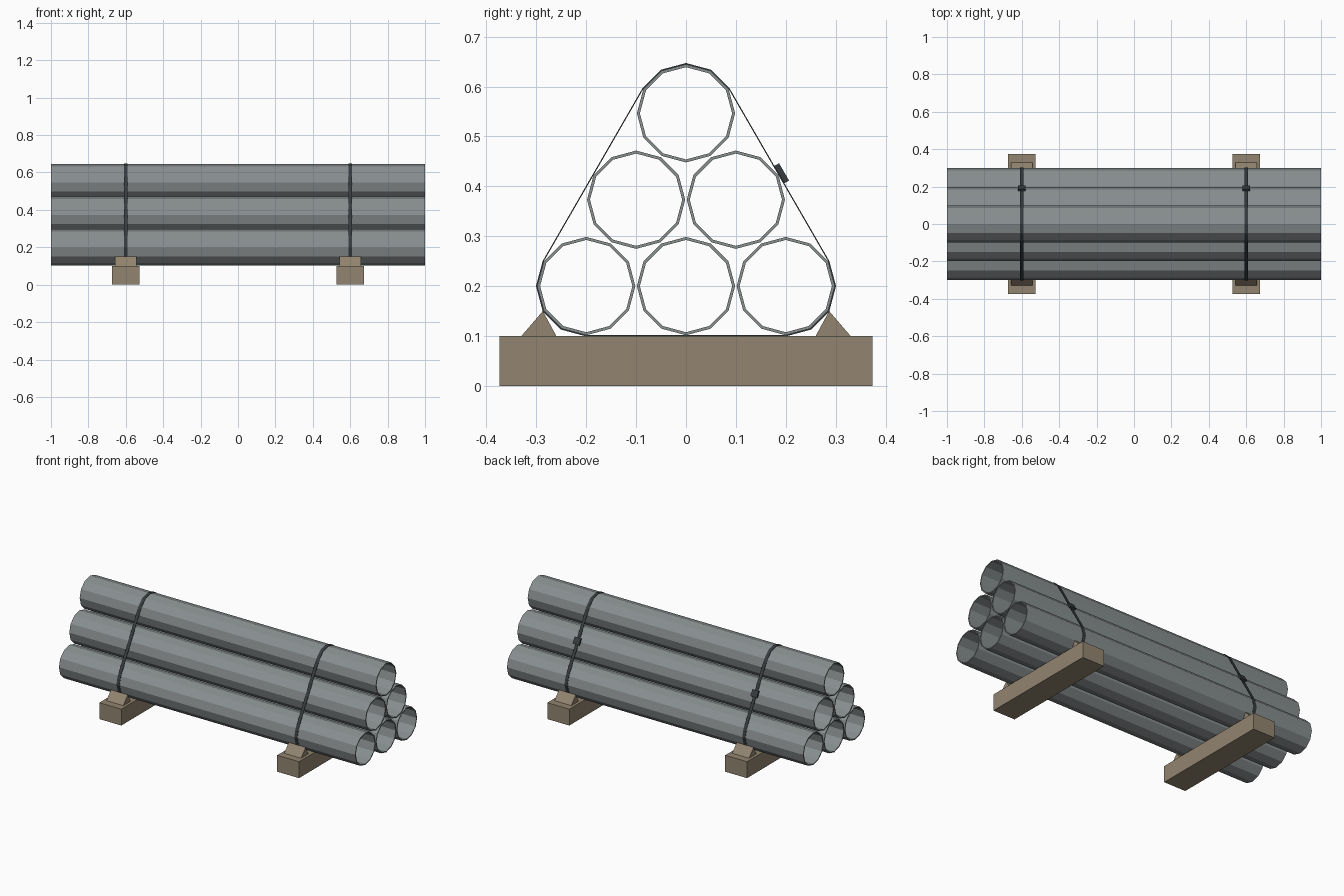
import bpy, bmesh, math
from mathutils import Vector

if "Cube" in bpy.data.objects:
    bpy.data.objects.remove(bpy.data.objects["Cube"])


def material(name, rgb):
    m = bpy.data.materials.new(name)
    m.diffuse_color = (*rgb, 1)
    m.use_nodes = True
    m.node_tree.nodes["Principled BSDF"].inputs["Base Color"].default_value = m.diffuse_color
    return m


STEEL = material("grey steel", (0.25, 0.275, 0.28))
WOOD = material("brown timber", (0.29, 0.235, 0.16))
BAND = material("dark strapping", (0.04, 0.046, 0.05))


def extrude_x(name, loops, x0, x1, mat):
    """Extrude a yz profile along x: one loop is solid, two (outer, inner) make a hollow ring."""
    bm = bmesh.new()
    rings = [[[bm.verts.new((x, y, z)) for y, z in loop] for x in (x0, x1)] for loop in loops]
    n = len(loops[0])
    for a, b in rings:
        for i in range(n):
            j = (i + 1) % n
            bm.faces.new((a[i], a[j], b[j], b[i]))
    for end in (0, 1):
        if len(rings) == 1:
            bm.faces.new(rings[0][end])
        else:
            o, k = rings[0][end], rings[1][end]
            for i in range(n):
                j = (i + 1) % n
                bm.faces.new((o[i], o[j], k[j], k[i]))
    bmesh.ops.recalc_face_normals(bm, faces=bm.faces)
    me = bpy.data.meshes.new(name)
    bm.to_mesh(me)
    bm.free()
    me.materials.append(mat)
    ob = bpy.data.objects.new(name, me)
    bpy.context.collection.objects.link(ob)
    return ob


def arc(cy, cz, r, start, end):
    """Points every 30 degrees on a circle in the yz plane."""
    return [(cy + r * math.cos(math.radians(a)), cz + r * math.sin(math.radians(a)))
            for a in range(start, end, 30)]


# Pyramid of six open pipes
ROW = 0.2 * math.sqrt(3) / 2
for row in range(3):
    for i in range(3 - row):
        cy, cz = (i - (2 - row) / 2) * 0.2, 0.2 + row * ROW
        extrude_x(f"pipe_{row + 1}_{i + 1}",
                  [arc(cy, cz, 0.0985, 0, 360), arc(cy, cz, 0.0925, 0, 360)], -1, 1, STEEL)


def strap_loop(r):
    """Taut band around the three corner pipes."""
    return (arc(0.2, 0.2, r, -90, 31) + arc(0, 0.2 + 2 * ROW, r, 30, 151)
            + arc(-0.2, 0.2, r, 150, 271))


for side, x in (("left", -0.6), ("right", 0.6)):
    # Timber bearer with a chock at each end
    extrude_x(f"bearer_{side}", [[(-0.374, 0), (0.374, 0), (0.374, 0.1), (-0.374, 0.1)]],
              x - 0.074, x + 0.074, WOOD)
    for end, s in (("front", -1), ("back", 1)):
        extrude_x(f"chock_{side}_{end}", [[(s * 0.26, 0.1), (s * 0.33, 0.1), (s * 0.287, 0.15)]],
                  x - 0.057, x + 0.057, WOOD)
    # Strap and its buckle on the back slope
    extrude_x(f"strap_{side}", [strap_loop(0.1008), strap_loop(0.0985)], x - 0.01, x + 0.01, BAND)
    n = Vector((math.cos(math.pi / 6), 0.5))
    t = Vector((-0.5, n.x))
    c = Vector((0.1, 0.2 + ROW)) + n * 0.106
    extrude_x(f"buckle_{side}", [[c + n * 0.0055 * u + t * 0.02 * v
                                  for u, v in ((-1, -1), (1, -1), (1, 1), (-1, 1))]],
              x - 0.021, x + 0.021, BAND)
